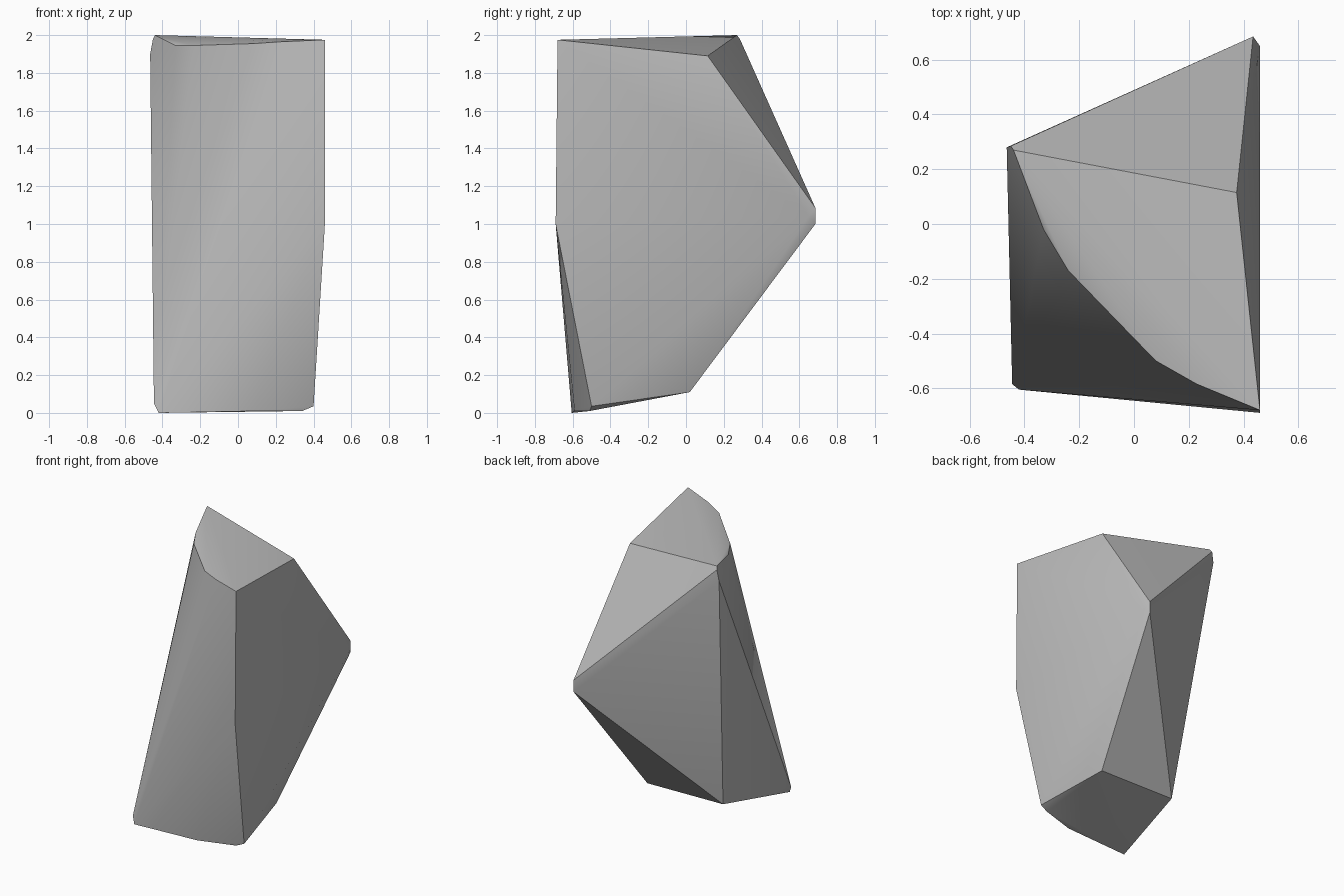
import bpy
import bmesh
import math

# Remove the default object
cube = bpy.data.objects.get("Cube")
if cube:
    bpy.data.objects.remove(cube, do_unlink=True)


def flat_material(name, color):
    material = bpy.data.materials.new(name)
    material.use_nodes = True
    material.diffuse_color = color
    material.node_tree.nodes["Principled BSDF"].inputs["Base Color"].default_value = color
    return material


def hull_object(name, corner_groups, material):
    """Wrap groups of corner points in one convex solid."""
    bm = bmesh.new()
    for group in corner_groups.values():
        for corner in group:
            bm.verts.new(corner)
    result = bmesh.ops.convex_hull(bm, input=bm.verts[:])
    unused = [v for v in bm.verts if not v.link_faces]
    bmesh.ops.delete(bm, geom=unused, context="VERTS")
    bmesh.ops.recalc_face_normals(bm, faces=bm.faces[:])
    mesh = bpy.data.meshes.new(name)
    bm.to_mesh(mesh)
    bm.free()
    mesh.materials.append(material)
    obj = bpy.data.objects.new(name, mesh)
    bpy.context.collection.objects.link(obj)
    return obj


# Corners of the chipped boulder, grouped by where they sit
corners = {
    "peak": [(-.44, .27, 2), (-.45, .285, 1.98), (-.465, .28, 1.9)],
    "top_front_rim": [(-.33, -.02, 1.945), (-.24, -.17, 1.945),
                      (.08, -.5, 1.955), (.23, -.585, 1.965)],
    "top_sides": [(.46, -.68, 1.975), (.375, .115, 1.89)],
    "back_point": [(.435, .685, 1.085), (.435, .685, 1), (.46, .65, 1.04)],
    "front_edge": [(.46, -.69, 1)],
    "base_back": [(.3, .02, .11), (-.315, .02, .12)],
    "base_front": [(-.445, -.585, .05), (-.42, -.605, 0), (.08, -.59, .01),
                   (.34, -.51, .01), (.4, -.5, .035)],
}

stone = flat_material("grey stone", (.5, .5, .5, 1))
rock = hull_object("rock", corners, stone)

# Soften the shallow creases, keep the cut edges sharp
bpy.ops.object.select_all(action="DESELECT")
rock.select_set(True)
bpy.context.view_layer.objects.active = rock
bpy.ops.object.shade_smooth_by_angle(angle=math.radians(30))
